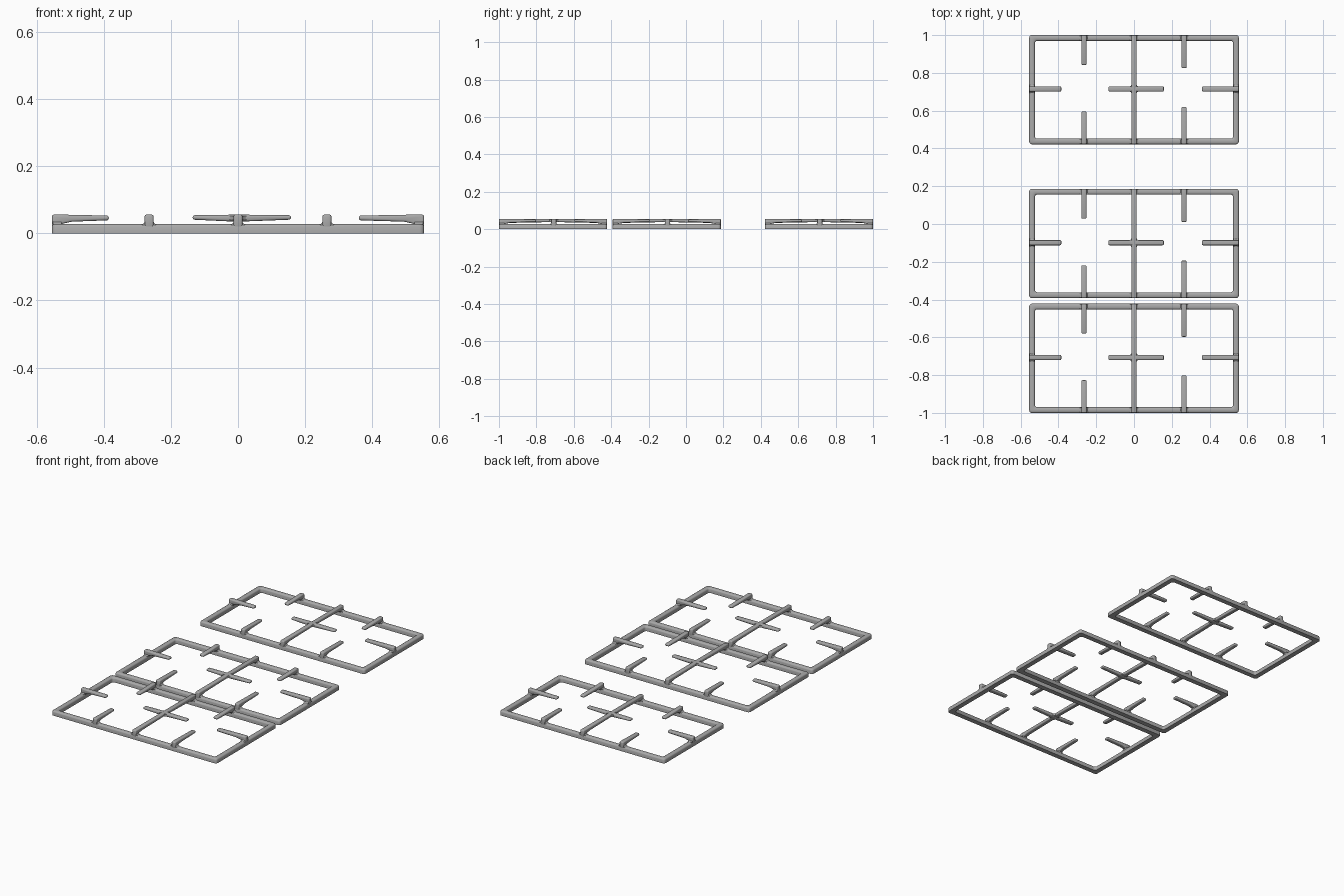
import bpy, bmesh, math
from mathutils import Matrix

default = bpy.data.objects.get("Cube")
if default:
    bpy.data.objects.remove(default)

HX, HY = 0.555, 0.289      # half size of one grate
BAR = 0.03                 # frame bar width
FINGER = 0.027             # finger width
MID = 0.004                # finger row, just off the grate centre
GRATE_Y = {"front": -0.711, "middle": -0.103, "back": 0.711}

iron = bpy.data.materials.new("grey iron")
iron.diffuse_color = (0.40, 0.40, 0.40, 1)
iron.use_nodes = True
iron.node_tree.nodes["Principled BSDF"].inputs["Base Color"].default_value = (0.40, 0.40, 0.40, 1)


def finish(bm, name):
    bmesh.ops.recalc_face_normals(bm, faces=bm.faces)
    mesh = bpy.data.meshes.new(name)
    bm.to_mesh(mesh)
    bm.free()
    mesh.materials.append(iron)
    return mesh


def rounded_ring(bm, hx, hy, r, z, steps=4):
    ring = []
    for k, (sx, sy) in enumerate([(1, 1), (-1, 1), (-1, -1), (1, -1)]):
        for i in range(steps + 1):
            a = math.pi / 2 * (k + i / steps)
            ring.append(bm.verts.new((sx * (hx - r) + r * math.cos(a),
                                      sy * (hy - r) + r * math.sin(a), z)))
    return ring


def frame_mesh():
    # bar cross-section as (inset, height), swept around a rounded rectangle
    section = [(0, 0), (0, 0.020), (0.002, 0.025), (0.007, 0.028),
               (BAR - 0.007, 0.028), (BAR - 0.002, 0.025), (BAR, 0.020), (BAR, 0)]
    bm = bmesh.new()
    rings = [rounded_ring(bm, HX - d, HY - d, 0.014, z) for d, z in section]
    for a, b in zip(rings, rings[1:] + rings[:1]):
        for i in range(len(a)):
            j = (i + 1) % len(a)
            bm.faces.new((a[i], a[j], b[j], b[i]))
    return finish(bm, "frame")


def bar_mesh(name, profile, width=FINGER):
    # side profile (along, height) extruded to a width, with softened edges
    bm = bmesh.new()
    face = bm.faces.new([bm.verts.new((s, -width / 2, z)) for s, z in profile])
    out = bmesh.ops.extrude_face_region(bm, geom=[face])
    moved = [v for v in out["geom"] if isinstance(v, bmesh.types.BMVert)]
    bmesh.ops.translate(bm, verts=moved, vec=(0, width, 0))
    bmesh.ops.recalc_face_normals(bm, faces=bm.faces)
    bmesh.ops.bevel(bm, geom=[e for e in bm.edges if e.is_convex], offset=0.006,
                    segments=3, profile=0.5, affect='EDGES', clamp_overlap=True)
    return finish(bm, name)


def finger_mesh(name, length):
    return bar_mesh(name, [(0, 0.012), (0.026, 0.012), (0.032, 0.029), (0.06, 0.035),
                           (length, 0.039), (length, 0.053), (0.03, 0.056), (0, 0.056)])


def foot_mesh():
    # flared root where a finger meets the frame
    flare = [(0.021, 0.024), (0.021, 0.0275), (0.0155, 0.030), (0.0125, 0.036)]
    pts = flare + [(-s, z) for s, z in reversed(flare)]
    bm = bmesh.new()
    face = bm.faces.new([bm.verts.new((0.003, s, z)) for s, z in pts])
    out = bmesh.ops.extrude_face_region(bm, geom=[face])
    moved = [v for v in out["geom"] if isinstance(v, bmesh.types.BMVert)]
    bmesh.ops.translate(bm, verts=moved, vec=(BAR - 0.004, 0, 0))
    return finish(bm, "finger_root")


def hub_mesh():
    # webbed plate filling the corners of the central crossing
    bm = bmesh.new()
    w, r = FINGER / 2 - 0.002, 0.028
    pts = []
    for k in range(4):
        turn = Matrix.Rotation(k * math.pi / 2, 3, 'Z')
        pts += [bm.verts.new(turn @ v) for v in
                (Matrix.Identity(3) @ Matrix(((r, 0, 0), (w, 0, 0), (0.040, 0, 0))).col[0],
                 Matrix(((0.017, 0, 0), (0.017, 0, 0), (0.040, 0, 0))).col[0],
                 Matrix(((w, 0, 0), (r, 0, 0), (0.040, 0, 0))).col[0])]
    face = bm.faces.new(pts)
    out = bmesh.ops.extrude_face_region(bm, geom=[face])
    moved = [v for v in out["geom"] if isinstance(v, bmesh.types.BMVert)]
    bmesh.ops.translate(bm, verts=moved, vec=(0, 0, 0.012))
    return finish(bm, "crossing_web")


# Parts of one grate: name, mesh, x, y, turn in degrees
parts = [("frame", frame_mesh(), 0, 0, 0), ("crossing_web", hub_mesh(), 0, MID, 0)]
foot = foot_mesh()
for name, x, y, turn, length in [
        ("left_finger", HX, MID, 180, 0.195), ("right_finger", -HX, MID, 0, 0.17),
        ("back_left_finger", 0.265, HY, -90, 0.175), ("back_right_finger", -0.265, HY, -90, 0.158),
        ("front_left_finger", 0.265, -HY, 90, 0.198), ("front_right_finger", -0.265, -HY, 90, 0.173)]:
    parts.append((name, finger_mesh(name, length), x, y, turn))
    parts.append((name + "_root", foot, x, y, turn))

# Full-depth bridge and the short arm across it
half = [(HY, 0.056), (HY, 0.012), (HY - 0.026, 0.012), (HY - 0.032, 0.029),
        (HY - 0.06, 0.034), (0.03, 0.038)]
bridge = half + [(-s, z) for s, z in reversed(half)]
parts.append(("centre_bridge", bar_mesh("centre_bridge", bridge), 0, 0, 90))
for turn, side in ((90, -1), (-90, 1)):
    parts.append(("bridge_root", foot, 0, side * HY, turn))
arm = [(-0.135, 0.041), (-0.03, 0.036), (0.03, 0.036), (0.158, 0.041),
       (0.158, 0.054), (0, 0.056), (-0.135, 0.054)]
parts.append(("centre_arm", bar_mesh("centre_arm", arm), 0, MID, 0))

# Three identical grates sharing the same meshes
bpy.ops.object.select_all(action='DESELECT')
for where, gy in GRATE_Y.items():
    for name, mesh, x, y, turn in parts:
        ob = bpy.data.objects.new(where + "_" + name, mesh)
        ob.location = (x, gy + y, 0)
        ob.rotation_euler.z = math.radians(turn)
        bpy.context.collection.objects.link(ob)
        if where == "front":
            ob.select_set(True)
            bpy.context.view_layer.objects.active = ob
bpy.ops.object.shade_smooth_by_angle(angle=math.radians(40))
